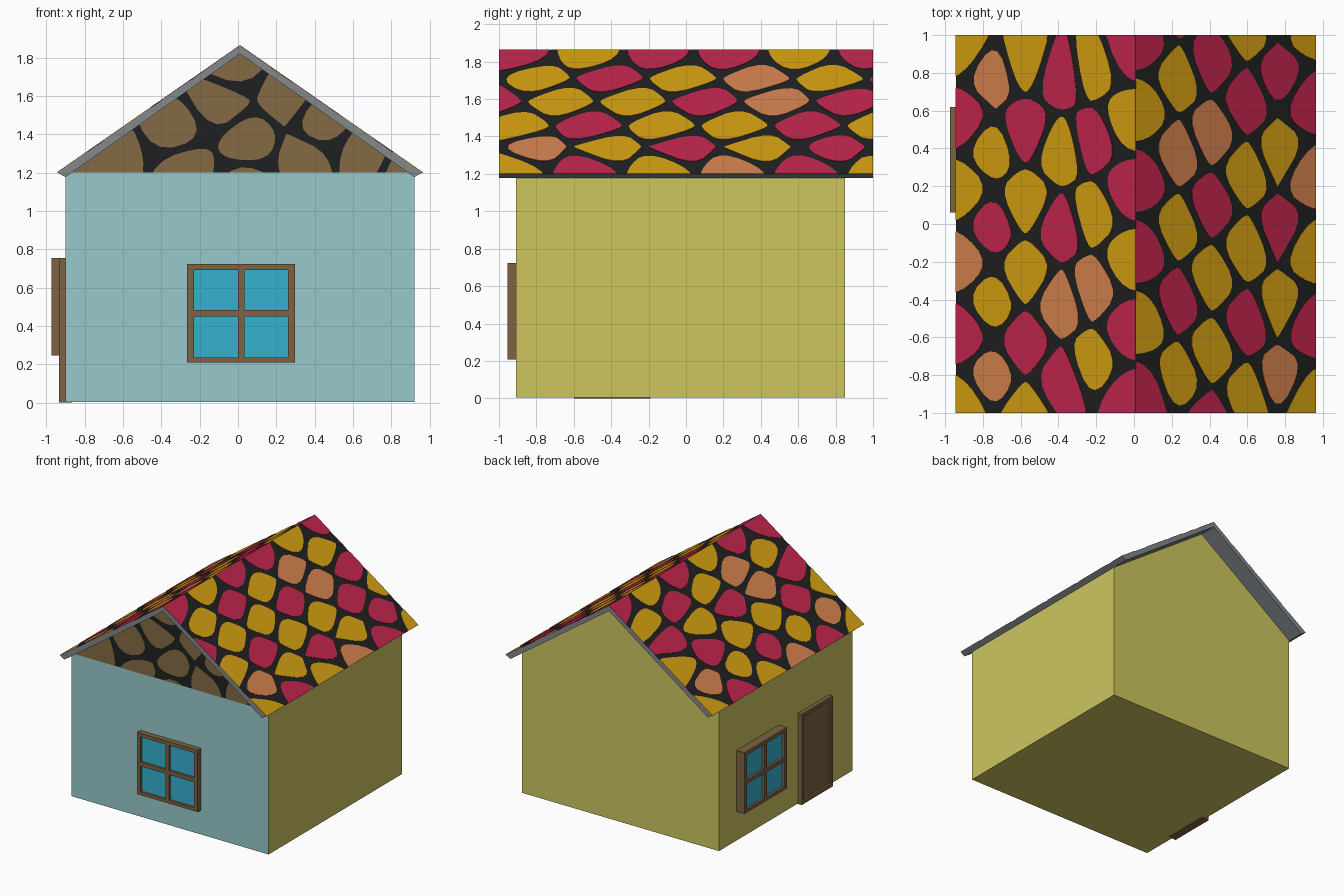
import bpy, bmesh
from mathutils import Vector, Matrix

if "Cube" in bpy.data.objects:
    bpy.data.objects.remove(bpy.data.objects["Cube"])


def material(name, r, g, b):
    lin = [((c / 255 + 0.055) / 1.055) ** 2.4 for c in (r, g, b)]
    m = bpy.data.materials.new(name)
    m.diffuse_color = (*lin, 1)
    m.use_nodes = True
    m.node_tree.nodes["Principled BSDF"].inputs["Base Color"].default_value = m.diffuse_color
    return m


BLUE = material("pale blue wall", 153, 202, 204)
YELLOW = material("yellow wall", 205, 198, 96)
GREY = material("grey fascia", 130, 136, 139)
MORTAR = material("dark mortar", 31, 32, 33)
CRIMSON = material("crimson tile", 192, 37, 77)
GOLD = material("gold tile", 211, 159, 17)
ORANGE = material("orange tile", 210, 128, 77)
STONE = material("brown stone", 132, 107, 68)
WOOD = material("brown wood", 125, 98, 66)
GLASS = material("blue glass", 54, 177, 208)


def frame(origin, u, v):
    """Local axes u, v in the surface, third axis outward."""
    u, v = Vector(u).normalized(), Vector(v).normalized()
    m = Matrix((u, v, u.cross(v))).transposed().to_4x4()
    m.translation = Vector(origin)
    return m


def prism(bm, m, poly, h0, h1, mat=0):
    low = [bm.verts.new(m @ Vector((x, y, h0))) for x, y in poly]
    top = [bm.verts.new(m @ Vector((x, y, h1))) for x, y in poly]
    faces = [bm.faces.new(low[::-1]), bm.faces.new(top)]
    n = len(poly)
    for i in range(n):
        j = (i + 1) % n
        faces.append(bm.faces.new((low[i], low[j], top[j], top[i])))
    for f in faces:
        f.material_index = mat


def rect(u0, u1, v0, v1):
    return [(u0, v0), (u1, v0), (u1, v1), (u0, v1)]


def finish(name, bm, mats, rule=None):
    bmesh.ops.recalc_face_normals(bm, faces=bm.faces[:])
    bm.normal_update()
    if rule:
        for f in bm.faces:
            f.material_index = rule(f.normal)
    me = bpy.data.meshes.new(name)
    bm.to_mesh(me)
    bm.free()
    for mt in mats:
        me.materials.append(mt)
    ob = bpy.data.objects.new(name, me)
    bpy.context.collection.objects.link(ob)


def clip(poly, p, n):
    """Keep the part of a convex polygon where (x - p).n <= 0."""
    out = []
    for i, a in enumerate(poly):
        b = poly[(i + 1) % len(poly)]
        da, db = (a - p).dot(n), (b - p).dot(n)
        if da <= 0:
            out.append(a)
        if da * db < 0:
            out.append(a.lerp(b, da / (da - db)))
    return out


def cobbles(bm, m, seeds, region, gap, thick):
    """Rounded cells around the seeds, cut to the convex region."""
    region = [Vector(p) for p in region]
    pts = [Vector(s[:2]) for s in seeds]
    for c, s in zip(pts, seeds):
        poly = [Vector(p) for p in rect(c.x - .25, c.x + .25, c.y - .2, c.y + .2)]
        for o in pts:
            if o != c:
                n = (o - c).normalized()
                poly = clip(poly, (o + c) / 2 - n * gap, n)
        for _ in range(2):
            poly = [a.lerp(poly[(i + 1) % len(poly)], t)
                    for i, a in enumerate(poly) for t in (.25, .75)]
        for i, a in enumerate(region):
            e = region[(i + 1) % len(region)] - a
            poly = clip(poly, a, Vector((e.y, -e.x)))
        if len(poly) > 2:
            prism(bm, m, poly, 0, thick, s[2])


CX = 0.01                      # ridge line
EAVE, RIDGE = 1.20, 1.862
HALF = 0.953

# House body: gabled prism with a blue front
bm = bmesh.new()
prism(bm, frame((CX, -.91, 0), (1, 0, 0), (0, 0, 1)),
      [(-.91, .004), (.91, .004), (.91, 1.185), (0, 1.825), (-.91, 1.185)], -1.76, 0)
finish("house_body", bm, [YELLOW, BLUE], lambda n: 1 if n.y < -.5 else 0)

# Front gable: mortar sheet with stones
gable = frame((CX, -.91, 0), (1, 0, 0), (0, 0, 1))
tri = [(-.885, 1.2), (.885, 1.2), (0, 1.823)]
bm = bmesh.new()
prism(bm, gable, tri, 0, .003)
finish("gable_mortar", bm, [MORTAR])
stones = [(-.03, 1.75), (-.1, 1.57), (.24, 1.6), (-.35, 1.42), (.05, 1.37), (.42, 1.46),
          (-.66, 1.29), (-.29, 1.22), (.33, 1.27), (.66, 1.29), (.86, 1.2), (.04, 1.12)]
bm = bmesh.new()
cobbles(bm, gable, [(x, z, 0) for x, z in stones], tri, .02, .006)
finish("gable_stones", bm, [STONE])

# Roof slab: chevron profile, mortar on top and grey elsewhere
bm = bmesh.new()
prism(bm, frame((CX, -1, 0), (1, 0, 0), (0, 0, 1)),
      [(-HALF, EAVE), (-.91, 1.177), (0, 1.82), (.91, 1.177), (HALF, EAVE), (0, RIDGE)], -2, 0)
finish("roof_slab", bm, [GREY, MORTAR], lambda n: 1 if n.z > .3 else 0)

# Roof tiles: rows from eave to ridge (start y, step, colours towards the front)
ROWS = (.05, .23, .45, .675, .89, 1.11)
RIGHT = [(1.04, .394, "GCOGCG"), (1.18, .4, "GCGCGO"), (1.04, .39, "GCGGCG"),
         (.87, .385, "COCGGC"), (1.16, .392, "CGOGCG"), (.98, .375, "CGCCGC")]
LEFT = [(.94, .38, "GCGOCG"), (.79, .4, "OGCGO"), (.87, .375, "GCGGCG"),
        (.79, .405, "CGCOC"), (.83, .39, "GCGOG"), (.92, .37, "CGCGCC")]
slope = (HALF ** 2 + (RIDGE - EAVE) ** 2) ** .5
for name, side, rows in (("right", 1, RIGHT), ("left", -1, LEFT)):
    m = frame((CX + side * HALF, 0, EAVE), (0, side, 0), (-side * HALF, 0, RIDGE - EAVE))
    seeds = [(side * (y0 - k * step), v, "CGO".index(c))
             for v, (y0, step, cols) in zip(ROWS, rows) for k, c in enumerate(cols)]
    bm = bmesh.new()
    cobbles(bm, m, seeds, rect(-1, 1, 0, slope), .02, .003)
    finish("roof_tiles_" + name, bm, [CRIMSON, GOLD, ORANGE])


# Windows: frame of bars with recessed glass
def window(name, m, w, h, depth):
    b, bar = .035, .034
    us = [(0, b), ((w - bar) / 2, (w + bar) / 2), (w - b, w)]
    vs = [(0, b - .008), ((h - bar) / 2, (h + bar) / 2), (h - b + .004, h)]
    bm = bmesh.new()
    for u in us:
        prism(bm, m, rect(*u, 0, h), -.005, depth)
    for v in vs:
        for a, c in zip(us, us[1:]):
            prism(bm, m, rect(a[1], c[0], *v), -.005, depth)
    finish(name + "_frame", bm, [WOOD])
    bm = bmesh.new()
    prism(bm, m, rect(.01, w - .01, .01, h - .01), -.005, depth - .02)
    finish(name + "_glass", bm, [GLASS])


window("front_window", frame((-.265, -.91, .208), (1, 0, 0), (0, 0, 1)), .562, .516, .045)
window("side_window", frame((-.90, .62, .245), (0, -1, 0), (0, 0, 1)), .56, .51, .073)

# Door on the left wall: frame, recessed panel and sill under the wall
m = frame((-.90, -.19, 0), (0, -1, 0), (0, 0, 1))
W, H, B = .41, .755, .03
bm = bmesh.new()
for part in (rect(0, B, 0, H), rect(W - B, W, 0, H), rect(B, W - B, H - B, H), rect(B, W - B, 0, B)):
    prism(bm, m, part, -.005, .035)
prism(bm, m, rect(0, W, 0, .006), -.035, -.005)
finish("door_frame", bm, [WOOD])
bm = bmesh.new()
prism(bm, m, rect(B, W - B, B, H - B), -.005, .018)
finish("door_panel", bm, [WOOD])
